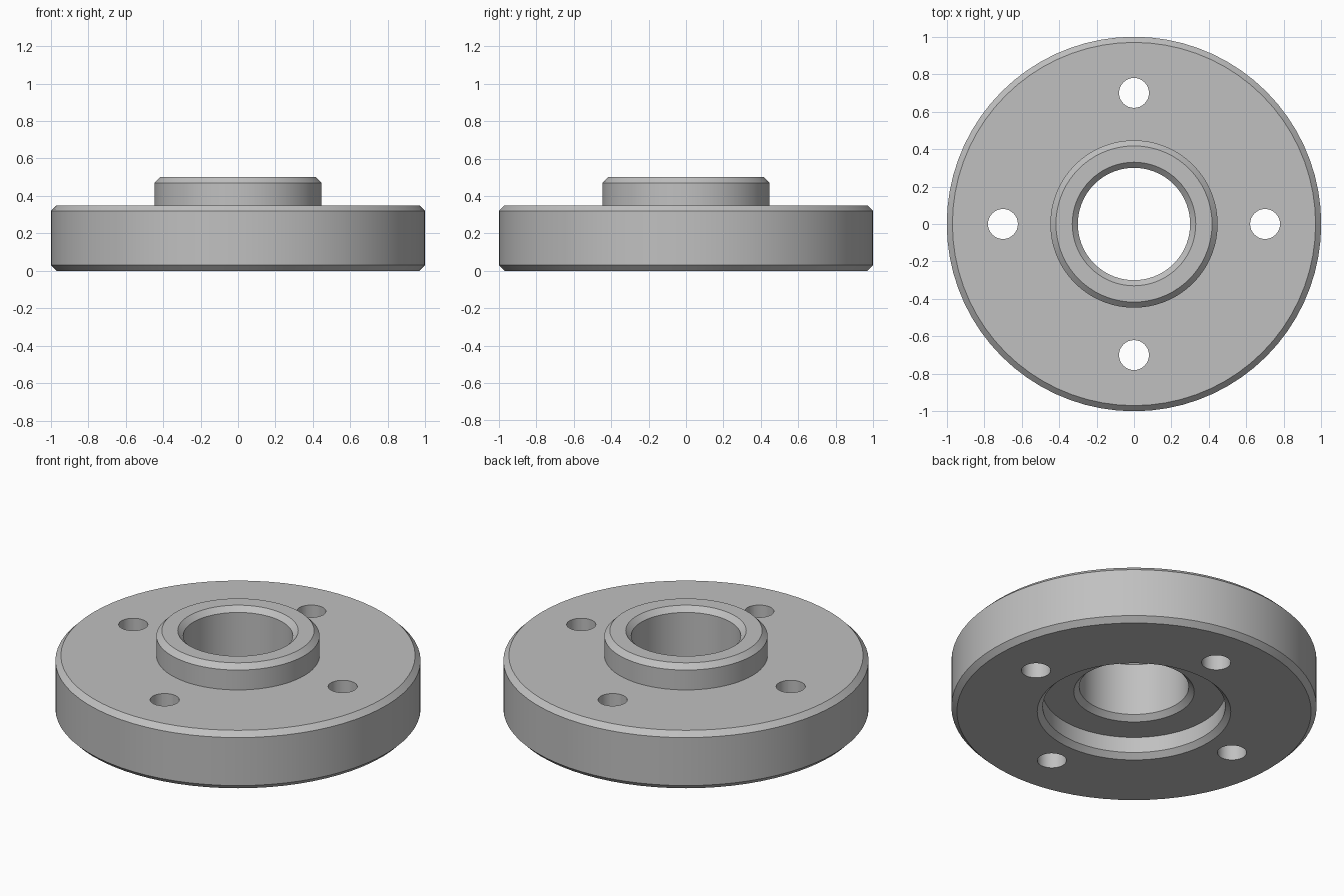
import bpy
import bmesh
from math import cos, sin, pi, radians
from mathutils import Matrix

cube = bpy.data.objects.get("Cube")
if cube:
    bpy.data.objects.remove(cube, do_unlink=True)

SEGMENTS = 72
HOLE_SIDES = 32
BEVEL = 0.03
RIM, HUB, BORE, RECESS = 1.0, 0.447, 0.30, 0.50
PLATE_TOP, HUB_TOP, RECESS_TOP = 0.35, 0.50, 0.125
BOLT_CIRCLE, BOLT_RADIUS = 0.70, 0.08

# Plain steel
steel = bpy.data.materials.new("steel_grey")
steel.use_nodes = True
colour = (0.53, 0.53, 0.53, 1)
steel.diffuse_color = colour
steel.node_tree.nodes["Principled BSDF"].inputs["Base Color"].default_value = colour


def make_object(name, bm):
    bmesh.ops.recalc_face_normals(bm, faces=bm.faces)
    mesh = bpy.data.meshes.new(name)
    bm.to_mesh(mesh)
    bm.free()
    obj = bpy.data.objects.new(name, mesh)
    bpy.context.collection.objects.link(obj)
    return obj


def revolve(name, profile):
    """Turn a closed (radius, height) outline around the z axis."""
    bm = bmesh.new()
    rings = []
    for i in range(SEGMENTS):
        a = 2 * pi * i / SEGMENTS
        rings.append([bm.verts.new((r * cos(a), r * sin(a), z)) for r, z in profile])
    n = len(profile)
    for i, ring in enumerate(rings):
        after = rings[(i + 1) % SEGMENTS]
        for j in range(n):
            k = (j + 1) % n
            bm.faces.new((ring[j], after[j], after[k], ring[k]))
    return make_object(name, bm)


# Flange body: plate, raised hub, bore and underside recess, all chamfered
flange = revolve("flange_body", [
    (RECESS + BEVEL, 0), (RIM - BEVEL, 0), (RIM, BEVEL),
    (RIM, PLATE_TOP - BEVEL), (RIM - BEVEL, PLATE_TOP), (HUB, PLATE_TOP),
    (HUB, HUB_TOP - BEVEL), (HUB - BEVEL, HUB_TOP), (BORE + BEVEL, HUB_TOP),
    (BORE, HUB_TOP - BEVEL), (BORE, RECESS_TOP + BEVEL),
    (BORE + BEVEL, RECESS_TOP), (RECESS, RECESS_TOP), (RECESS, BEVEL),
])
flange.data.materials.append(steel)

# Four bolt holes
bm = bmesh.new()
for i in range(4):
    a = i * pi / 2
    place = Matrix.Translation((BOLT_CIRCLE * cos(a), BOLT_CIRCLE * sin(a), PLATE_TOP / 2))
    bmesh.ops.create_cone(bm, cap_ends=True, segments=HOLE_SIDES, radius1=BOLT_RADIUS,
                          radius2=BOLT_RADIUS, depth=1, matrix=place)
cutter = make_object("bolt_hole_cutter", bm)
cutter.data.materials.append(steel)
cutter.hide_render = True

drill = flange.modifiers.new("bolt_holes", 'BOOLEAN')
drill.operation = 'DIFFERENCE'
drill.solver = 'EXACT'
drill.object = cutter

bpy.ops.object.select_all(action='DESELECT')
bpy.context.view_layer.objects.active = flange
flange.select_set(True)
bpy.ops.object.modifier_apply(modifier=drill.name)
bpy.data.objects.remove(cutter, do_unlink=True)

# Smooth round walls with crisp chamfer edges
bpy.ops.object.shade_smooth_by_angle(angle=radians(30))
